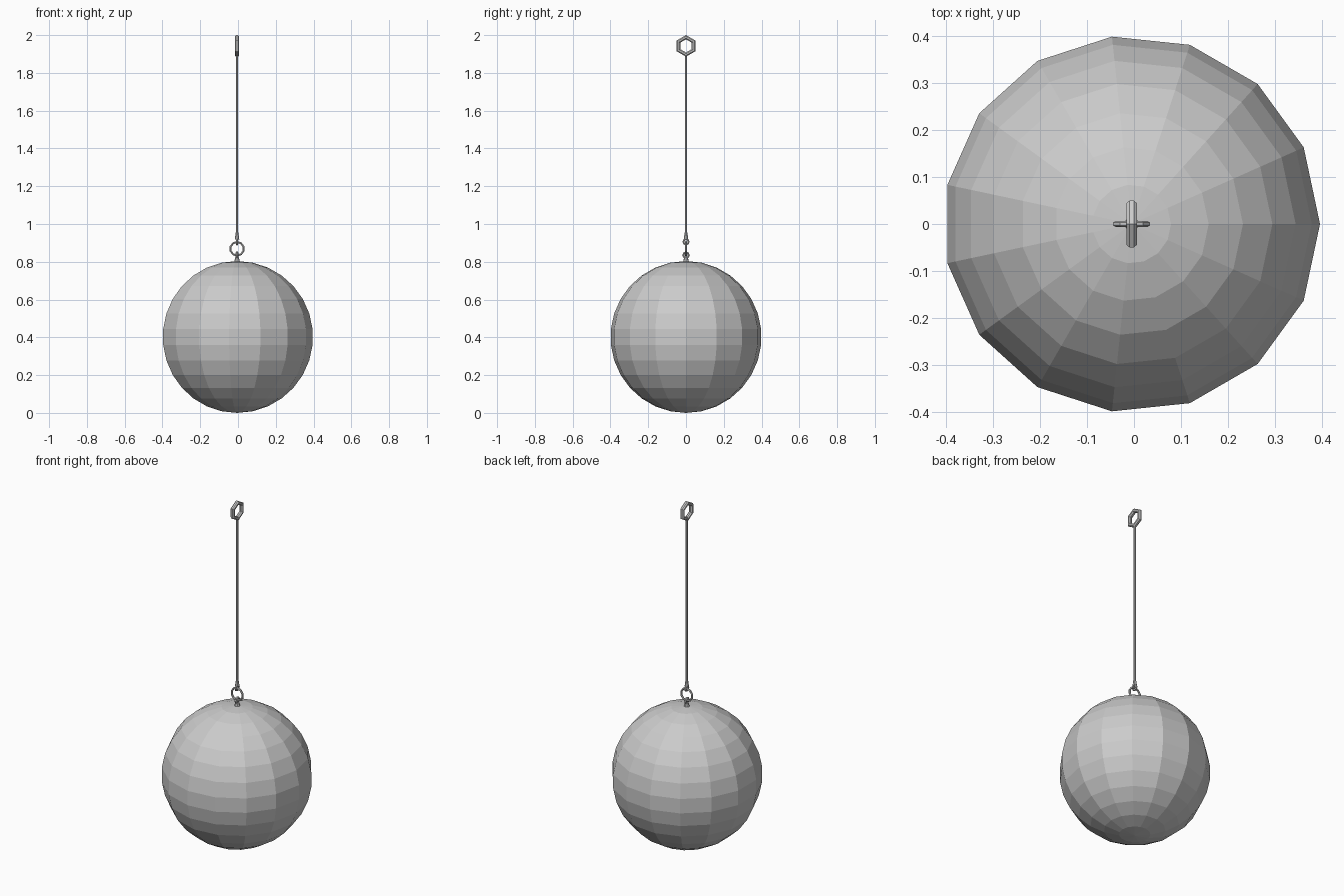
import bpy, bmesh, math
from mathutils import Matrix

if "Cube" in bpy.data.objects:
    bpy.data.objects.remove(bpy.data.objects["Cube"])

CX = -0.005  # shared vertical axis


def finish(name, bm, matrix):
    bmesh.ops.recalc_face_normals(bm, faces=bm.faces)
    bm.transform(matrix)
    mesh = bpy.data.meshes.new(name)
    bm.to_mesh(mesh)
    bm.free()
    ob = bpy.data.objects.new(name, mesh)
    bpy.context.collection.objects.link(ob)
    return ob


def ring(name, z, major, minor, sides, tube_sides, plane):
    """Low-poly torus standing upright in the XZ or YZ plane."""
    bm = bmesh.new()
    grid = []
    for i in range(sides):
        a = 2 * math.pi * i / sides + math.pi / 2
        loop = []
        for j in range(tube_sides):
            b = 2 * math.pi * (j + 0.5) / tube_sides
            r = major + minor * math.cos(b)
            loop.append(bm.verts.new((r * math.cos(a), minor * math.sin(b), r * math.sin(a))))
        grid.append(loop)
    for i in range(sides):
        p, q = grid[i], grid[(i + 1) % sides]
        for j in range(tube_sides):
            k = (j + 1) % tube_sides
            bm.faces.new((p[j], p[k], q[k], q[j]))
    turn = math.pi / 2 if plane == "YZ" else 0
    return finish(name, bm, Matrix.Translation((CX, 0, z)) @ Matrix.Rotation(turn, 4, "Z"))


def post(name, z0, z1, r0, r1, sides):
    """Upright, optionally tapered cylinder."""
    bm = bmesh.new()
    bmesh.ops.create_cone(bm, cap_ends=True, segments=sides, radius1=r0, radius2=r1, depth=z1 - z0)
    return finish(name, bm, Matrix.Translation((CX, 0, (z0 + z1) / 2)))


# Heavy ball: 15 segments, 15 rings, one vertex column facing +x
bm = bmesh.new()
bmesh.ops.create_uvsphere(bm, u_segments=15, v_segments=15, radius=0.402)
v = max(bm.verts, key=lambda w: w.co.xy.length * 10 + w.co.x)
spin = Matrix.Rotation(-math.atan2(v.co.y, v.co.x), 4, "Z")
finish("ball", bm, Matrix.Translation((CX, 0, 0.402)) @ spin)

# Eye on top of the ball
post("ball_eye_base", 0.79, 0.822, 0.018, 0.010, 8)
ring("ball_eye", 0.835, 0.014, 0.007, 8, 6, "YZ")

# Link joining ball and cable
ring("link", 0.869, 0.036, 0.006, 10, 6, "XZ")

# Cable with lower eye, collar and upper hanging ring
ring("cable_lower_eye", 0.906, 0.014, 0.006, 8, 6, "YZ")
post("cable_collar", 0.918, 0.955, 0.012, 0.007, 8)
post("cable", 0.92, 1.895, 0.006, 0.006, 8)
ring("hanging_ring", 1.943, 0.046, 0.0122, 6, 8, "YZ")
